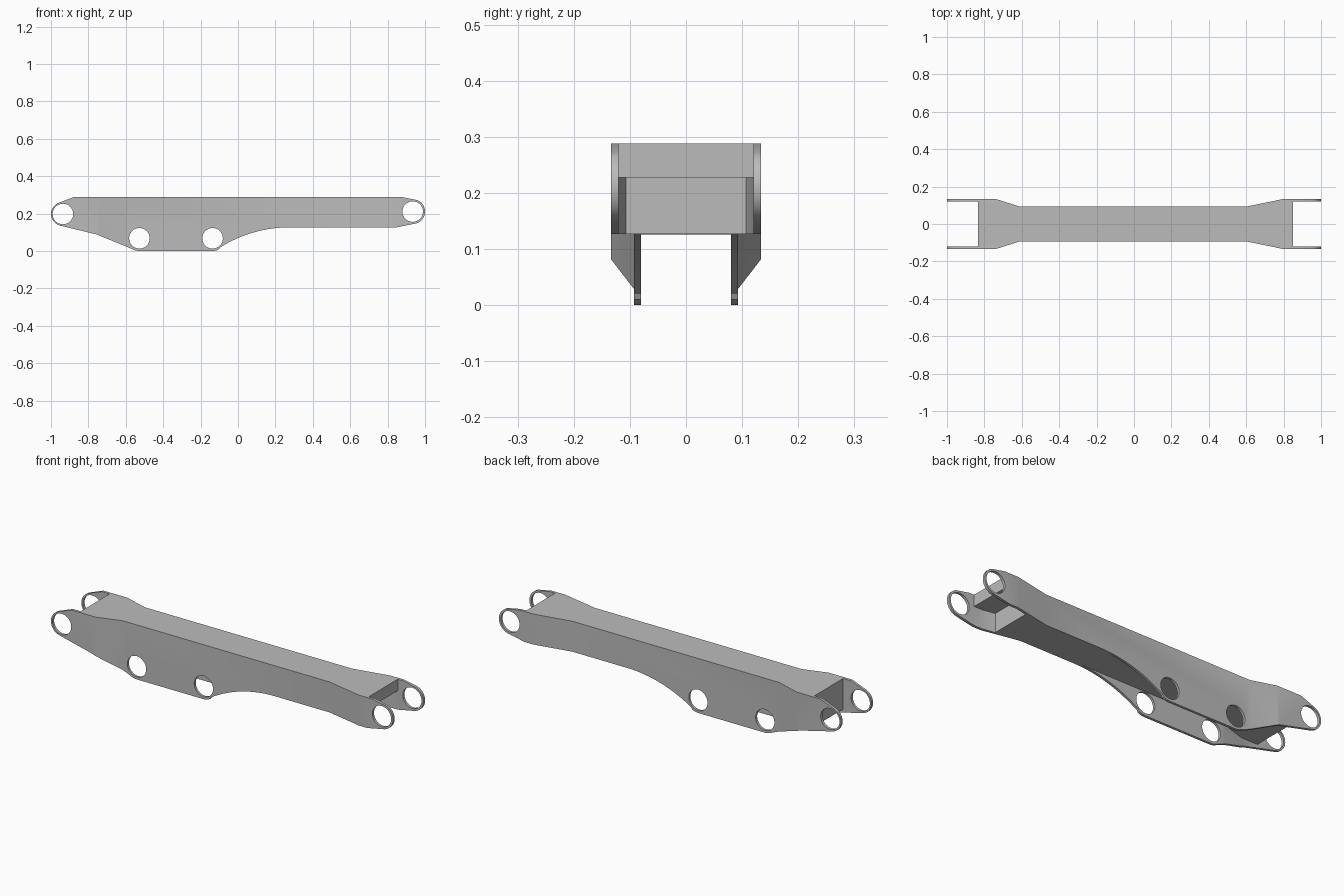
import bpy, bmesh, math

cube = bpy.data.objects.get("Cube")
if cube:
    bpy.data.objects.remove(cube, do_unlink=True)

steel = bpy.data.materials.new("grey_steel")
steel.use_nodes = True
steel.diffuse_color = (0.5, 0.5, 0.5, 1)
steel.node_tree.nodes["Principled BSDF"].inputs["Base Color"].default_value = (0.5, 0.5, 0.5, 1)


def prism(name, points, axis, low, high):
    """Extrude a 2D outline along y (points are x, z) or z (points are x, y)."""
    place = (lambda a, b: (a, low, b)) if axis == "y" else (lambda a, b: (a, b, low))
    step = (0, high - low, 0) if axis == "y" else (0, 0, high - low)
    bm = bmesh.new()
    face = bm.faces.new([bm.verts.new(place(a, b)) for a, b in points])
    new = bmesh.ops.extrude_face_region(bm, geom=[face])["geom"]
    bmesh.ops.translate(bm, vec=step, verts=[v for v in new if isinstance(v, bmesh.types.BMVert)])
    bmesh.ops.recalc_face_normals(bm, faces=bm.faces)
    mesh = bpy.data.meshes.new(name)
    bm.to_mesh(mesh)
    bm.free()
    obj = bpy.data.objects.new(name, mesh)
    bpy.context.collection.objects.link(obj)
    return obj


def combine(target, tool, operation):
    """Apply a boolean and remove the tool."""
    mod = target.modifiers.new("cut", "BOOLEAN")
    mod.operation, mod.object, mod.solver = operation, tool, "EXACT"
    bpy.context.view_layer.objects.active = target
    bpy.ops.object.modifier_apply(modifier=mod.name)
    bpy.data.objects.remove(tool, do_unlink=True)


def arc(cx, cz, r, start, end, steps):
    angles = [math.radians(start + (end - start) * i / steps) for i in range(steps + 1)]
    return [(cx + r * math.cos(a), cz + r * math.sin(a)) for a in angles]


def plan(wide, waist):
    """Plan outline: wide forks at both ends, narrow waist."""
    side = [(-1.1, wide), (-0.74, wide), (-0.61, waist), (0.6, waist), (0.8, wide), (1.1, wide)]
    return side + [(x, -y) for x, y in reversed(side)]


# Side outline, anticlockwise from the rear eye
outline = (arc(-0.936, 0.199, 0.064, 115, 260, 16)
           + [(-0.757, 0.09), (-0.61, 0.03)]
           + arc(-0.527, 0.069, 0.068, 247, 270, 3)
           + arc(-0.136, 0.069, 0.068, 270, 302, 4)
           + arc(0.28, -0.58, 0.708, 122, 90, 16)
           + [(0.85, 0.128)]
           + arc(0.934, 0.212, 0.066, -78, 68, 16)
           + [(0.88, 0.289), (-0.88, 0.289)])

# Arm body: bent plan trimmed to the side outline
body = prism("arm_body", plan(0.134, 0.093), "z", -0.2, 0.5)
combine(body, prism("side_shape", outline, "y", -0.3, 0.3), "INTERSECT")

# Hollow between the side walls, leaving the stepped centre beam
cavity = prism("cavity", plan(0.12, 0.08), "z", -0.3, 0.6)
beam = [(-0.835, 0.127), (0.735, 0.127), (0.735, 0.228), (0.85, 0.228), (0.85, 0.8), (-0.835, 0.8)]
combine(cavity, prism("beam", beam, "y", -0.4, 0.4), "DIFFERENCE")
combine(body, cavity, "DIFFERENCE")

# Pivot holes through both walls
for x, z in [(-0.936, 0.199), (-0.527, 0.069), (-0.136, 0.069), (0.934, 0.212)]:
    combine(body, prism("hole", arc(x, z, 0.055, 0, 348.75, 31), "y", -0.3, 0.3), "DIFFERENCE")

# Rest on the ground
low = min(v.co.z for v in body.data.vertices)
for v in body.data.vertices:
    v.co.z -= low

body.data.materials.clear()
body.data.materials.append(steel)
bpy.ops.object.select_all(action="DESELECT")
body.select_set(True)
bpy.context.view_layer.objects.active = body
bpy.ops.object.shade_smooth_by_angle(angle=math.radians(30))
